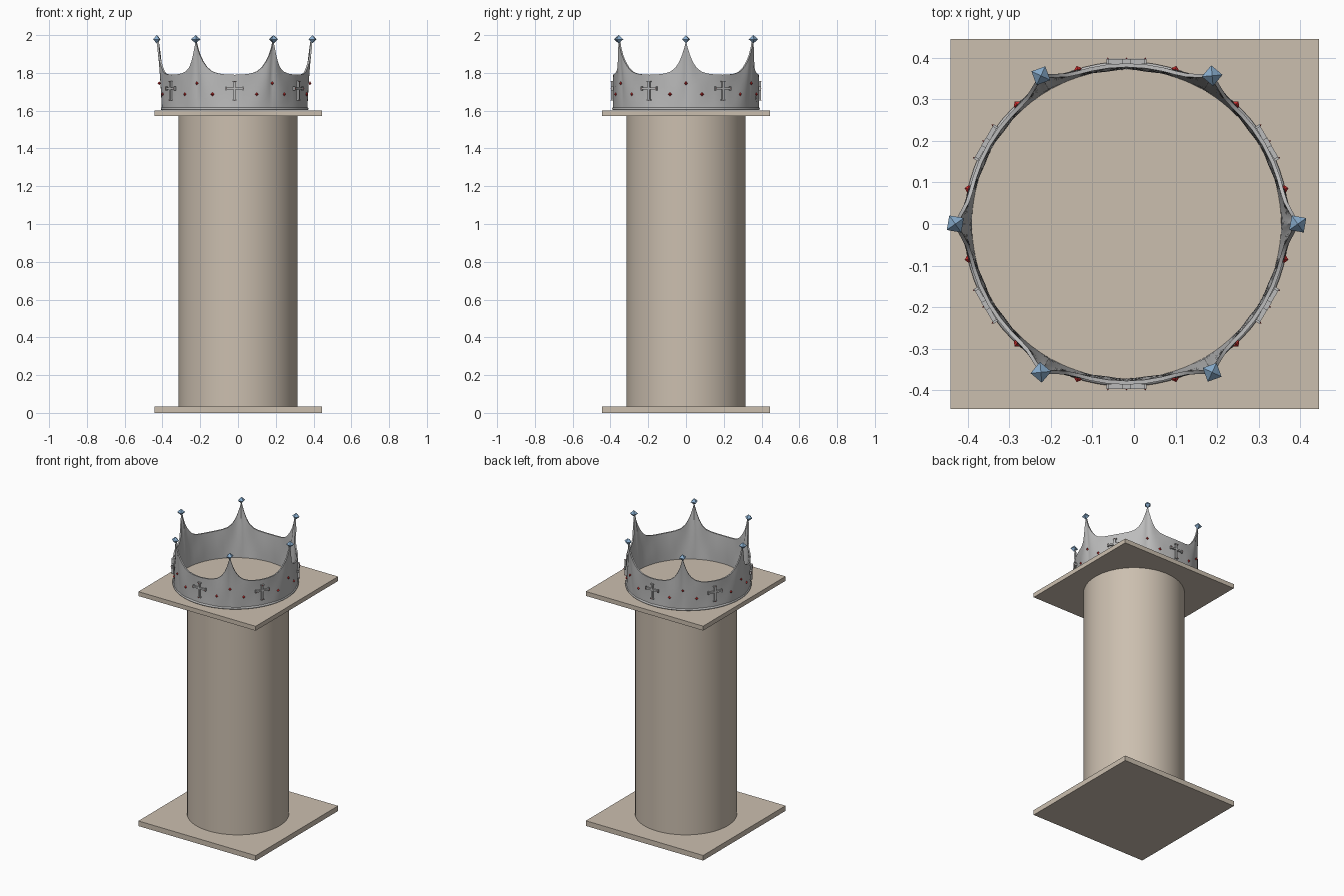
import bpy, bmesh, math
from mathutils import Matrix, Vector

if "Cube" in bpy.data.objects:
    bpy.data.objects.remove(bpy.data.objects["Cube"])

CX = -0.018          # crown centre in x
R = 0.379            # crown wall radius


def material(name, rgb):
    m = bpy.data.materials.new(name)
    m.diffuse_color = (*rgb, 1)
    m.use_nodes = True
    m.node_tree.nodes["Principled BSDF"].inputs["Base Color"].default_value = m.diffuse_color
    return m


STONE = material("stone", (0.60, 0.52, 0.43))
METAL = material("metal", (0.50, 0.50, 0.50))
BLUE = material("blue_gem", (0.25, 0.42, 0.62))
RED = material("red_gem", (0.70, 0.03, 0.03))


def finish(name, bm, mat, smooth=None):
    bmesh.ops.recalc_face_normals(bm, faces=bm.faces)
    me = bpy.data.meshes.new(name)
    bm.to_mesh(me)
    bm.free()
    me.materials.append(mat)
    ob = bpy.data.objects.new(name, me)
    bpy.context.collection.objects.link(ob)
    if smooth:
        bpy.ops.object.select_all(action='DESELECT')
        ob.select_set(True)
        bpy.context.view_layer.objects.active = ob
        bpy.ops.object.shade_smooth_by_angle(angle=math.radians(smooth))
    return ob


def frame(deg, r, z):
    """Local x points outward, y along the band, z up."""
    a = math.radians(deg)
    return (Matrix.Translation((CX + r * math.cos(a), r * math.sin(a), z))
            @ Matrix.Rotation(a, 4, 'Z'))


def add_box(bm, m, centre, size):
    bmesh.ops.create_cube(bm, size=1, matrix=m @ Matrix.Translation(centre)
                          @ Matrix.Diagonal((*size, 1)))


def add_octa(bm, m, sx, sy, sz):
    co = [(sx, 0, 0), (0, sy, 0), (-sx, 0, 0), (0, -sy, 0), (0, 0, sz), (0, 0, -sz)]
    v = [bm.verts.new(m @ Vector(c)) for c in co]
    for i in range(4):
        j = (i + 1) % 4
        bm.faces.new((v[i], v[j], v[4]))
        bm.faces.new((v[j], v[i], v[5]))


# Pedestal: two square plates and a round column
for name, z in (("base_plate", 0.0175), ("top_plate", 1.586)):
    bm = bmesh.new()
    h = 0.035 if name == "base_plate" else 0.03
    add_box(bm, Matrix.Identity(4), (0.002, 0, z), (0.886, 0.89, h))
    finish(name, bm, STONE)
bm = bmesh.new()
bmesh.ops.create_cone(bm, cap_ends=True, segments=64, radius1=0.316, radius2=0.316,
                      depth=1.54, matrix=Matrix.Translation((0, 0, 0.802)))
finish("column", bm, STONE, 30)

# Crown wall: a ring with six cusped points that lean outward
offsets = [0, 1.3, 3, 5, 8, 12, 17, 23, 30]
angles = []
for k in range(6):
    angles += [(60 * k - d, d) for d in reversed(offsets[1:])]
    angles += [(60 * k + d, d) for d in offsets[:-1]]
rows = 9
bm = bmesh.new()
outer, inner = [], []
for deg, d in angles:
    s = 1 - d / 30
    top = 1.79 + 0.03 * s ** 2 + 0.15 * s ** 6
    ridge = math.exp(-(d / 6) ** 2)
    ripple = math.sin(math.pi * d / 15)
    for cols, off in ((outer, 0.007), (inner, -0.007)):
        col = []
        for i in range(rows):
            u = i / (rows - 1)
            r = (R + off * (1 - 0.35 * u) + 0.027 * ridge * u ** 2
                 + 0.005 * ripple * math.sin(math.pi * u) + 0.003 * u * (1 - ridge))
            col.append(bm.verts.new(frame(deg, r, 1.603 + u * (top - 1.603)).translation))
        cols.append(col)
n = len(angles)
for k in range(n):
    j = (k + 1) % n
    for cols in (outer, inner):
        for i in range(rows - 1):
            bm.faces.new((cols[k][i], cols[j][i], cols[j][i + 1], cols[k][i + 1]))
    for i in (0, rows - 1):
        bm.faces.new((outer[k][i], outer[j][i], inner[j][i], inner[k][i]))
finish("crown_wall", bm, METAL, 40)

# Rolled rim around the foot of the crown
bpy.ops.mesh.primitive_torus_add(major_radius=R + 0.004, minor_radius=0.008,
                                 major_segments=72, minor_segments=10,
                                 location=(CX, 0, 1.610))
rim = bpy.context.object
rim.name = "crown_rim"
rim.data.materials.append(METAL)
bpy.ops.object.shade_smooth_by_angle(angle=math.radians(40))

# Gems on the tips, red studs on the band, crosses under the dips
tips, studs, crosses = bmesh.new(), bmesh.new(), bmesh.new()
for k in range(6):
    a = 60 * k
    add_octa(tips, frame(a, 0.412, 1.978) @ Matrix.Rotation(math.radians(35), 4, 'Z'),
             0.025, 0.025, 0.022)
    add_octa(studs, frame(a, R + 0.020, 1.745), 0.008, 0.009, 0.010)
    for side in (-12.5, 12.5):
        add_octa(studs, frame(a + side, R + 0.011, 1.687), 0.009, 0.010, 0.010)
    m = frame(a + 30, R + 0.012, 1.718)
    add_box(crosses, m, (0, 0, -0.013), (0.011, 0.012, 0.100))
    add_box(crosses, m, (0, 0, 0), (0.011, 0.092, 0.011))
    for y, z in ((-0.045, 0), (0.045, 0), (0, 0.036), (0, -0.062)):
        size = (0.012, 0.006, 0.020) if y else (0.012, 0.022, 0.006)
        add_box(crosses, m, (0, y, z), size)
        add_octa(studs, m @ Matrix.Translation((0.005, y, z)), 0.005, 0.003, 0.003)
finish("tip_gems", tips, BLUE)
finish("red_studs", studs, RED)
finish("crosses", crosses, METAL)
